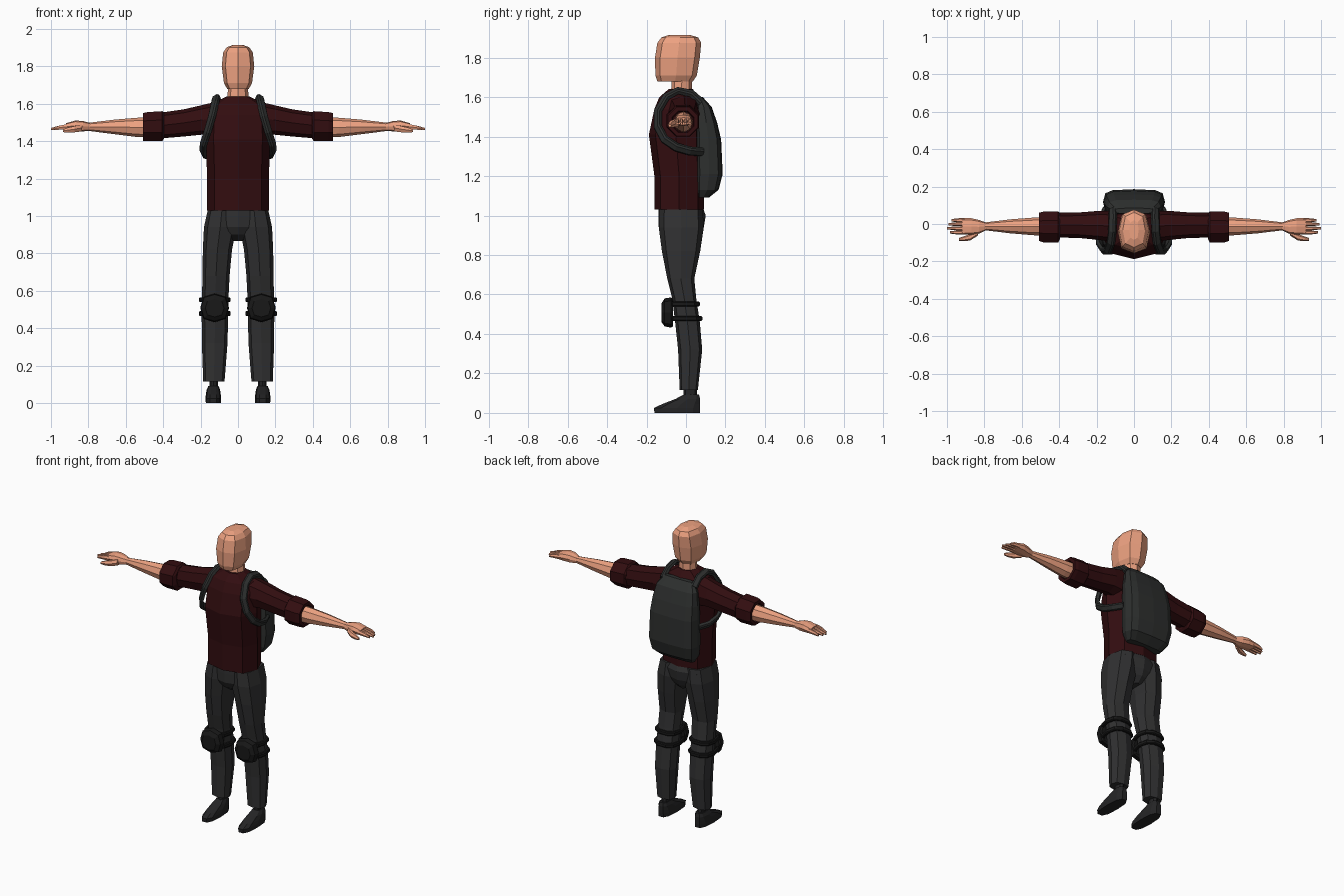
import bpy, bmesh
from math import sin, cos, pi, copysign
from mathutils import Vector


def material(name, rgb):
    m = bpy.data.materials.new(name)
    m.diffuse_color = (*rgb, 1)
    return m


SKIN = material("skin", (0.85, 0.36, 0.22))
SHIRT = material("shirt", (0.032, 0.004, 0.005))
PANTS = material("pants", (0.030, 0.030, 0.031))
PACK = material("pack", (0.026, 0.028, 0.027))
PAD = material("pad", (0.009, 0.009, 0.009))
SHOE = material("shoe", (0.018, 0.018, 0.019))


def unit_ring(n=8, p=1.0, rot=0.0):
    """Closed outline in the -1..1 square; a lower p is boxier."""
    f = lambda v: copysign(abs(v) ** p, v) if abs(v) > 1e-6 else 0.0
    pts = [(f(cos(2 * pi * i / n + rot)), f(sin(2 * pi * i / n + rot))) for i in range(n)]
    a, b = max(q[0] for q in pts), max(q[1] for q in pts)
    return [(x / a, y / b) for x, y in pts]


def skin_rings(name, rings, mat, mirror=False, closed=False):
    bm = bmesh.new()
    loops = [[bm.verts.new(v) for v in r] for r in rings]
    n = len(loops[0])
    pairs = list(zip(loops, loops[1:])) + ([(loops[-1], loops[0])] if closed else [])
    for a, b in pairs:
        for i in range(n):
            bm.faces.new((a[i], a[(i + 1) % n], b[(i + 1) % n], b[i]))
    if not closed:
        bm.faces.new(loops[0])
        bm.faces.new(loops[-1])
    bmesh.ops.recalc_face_normals(bm, faces=bm.faces)
    me = bpy.data.meshes.new(name)
    bm.to_mesh(me)
    bm.free()
    ob = bpy.data.objects.new(name, me)
    bpy.context.collection.objects.link(ob)
    me.materials.append(mat)
    if mirror:
        m = ob.modifiers.new("mirror", 'MIRROR')
        m.use_mirror_merge = False
    return ob


def loft(name, axis, sections, mat, n=8, p=1.0, rot=0.0, mirror=False):
    """sections: (position on axis, low1, high1, low2, high2) over the two other axes."""
    rings = []
    for t, a0, a1, b0, b1 in sections:
        ring = []
        for u, v in unit_ring(n, p, rot):
            co = [(a0 + a1) / 2 + u * (a1 - a0) / 2, (b0 + b1) / 2 + v * (b1 - b0) / 2]
            co.insert(axis, t)
            ring.append(co)
        rings.append(ring)
    return skin_rings(name, rings, mat, mirror)


def strap(name, path, centre, width, thick, mat, closed=False):
    """Flat band swept along a path, its face turned away from the centre."""
    pts, c, rings = [Vector(q) for q in path], Vector(centre), []
    k = len(pts)
    for i, q in enumerate(pts):
        a = pts[(i - 1) % k] if closed else pts[max(i - 1, 0)]
        b = pts[(i + 1) % k] if closed else pts[min(i + 1, k - 1)]
        t = (b - a).normalized()
        s = t.cross(q - c).normalized()
        o = s.cross(t)
        rings.append([q + s * (u * width / 2) + o * (v * thick / 2)
                      for u, v in ((-1, -1), (1, -1), (1, 0.4), (0.6, 1), (-0.6, 1), (-1, 0.4))])
    return skin_rings(name, rings, mat, True, closed)


X, Y, Z = 0, 1, 2
sym = lambda rows: [(z, -w, w, a, b) for z, w, a, b in rows]

# Head and neck
loft("head", Z, sym([(1.68, .058, -.145, .035), (1.71, .075, -.155, .055), (1.80, .087, -.157, .070),
                     (1.875, .079, -.145, .077), (1.902, .06, -.125, .062), (1.915, .025, -.085, .02)]),
     SKIN, p=.75)
loft("neck", Z, sym([(1.58, .06, -.09, .035), (1.64, .056, -.075, .03), (1.72, .052, -.07, .03)]), SKIN)

# Shirt body, sleeves and rolled cuffs
loft("shirt_body", Z, sym([(1.03, .165, -.16, .09), (1.20, .165, -.16, .09), (1.41, .172, -.188, .085),
                           (1.54, .168, -.160, .085), (1.60, .135, -.135, .065), (1.64, .06, -.088, .035)]),
     SHIRT, p=.8)
loft("sleeve", X, [(.08, -.10, .07, 1.42, 1.62), (.19, -.085, .07, 1.435, 1.593),
                   (.29, -.075, .062, 1.425, 1.57), (.41, -.072, .06, 1.415, 1.553)],
     SHIRT, p=.85, mirror=True)
loft("sleeve_cuff", X, [(.395, -.08, .055, 1.415, 1.55), (.405, -.098, .066, 1.40, 1.56),
                        (.485, -.098, .066, 1.40, 1.555), (.508, -.09, .06, 1.402, 1.55),
                        (.508, -.07, .04, 1.42, 1.53), (.49, -.065, .035, 1.425, 1.525)],
     SHIRT, rot=pi / 8, mirror=True)

# Forearm and hand
loft("forearm", X, [(.46, -.062, .036, 1.42, 1.528), (.54, -.06, .034, 1.422, 1.525),
                    (.66, -.05, .025, 1.437, 1.515), (.80, -.033, .008, 1.455, 1.498)], SKIN, mirror=True)
loft("palm", X, [(.79, -.033, .008, 1.456, 1.497), (.83, -.052, .022, 1.452, 1.508),
                 (.87, -.058, .031, 1.455, 1.51), (.92, -.056, .031, 1.458, 1.496)], SKIN, p=.7, mirror=True)
for i, (y, tip) in enumerate([(.020, .975), (-.001, .992), (-.023, 1.0), (-.045, .985)]):
    loft(f"finger_{i + 1}", X, [(.905, y - .0115, y + .0115, 1.464, 1.492),
                                (.95, y - .0105, y + .0105, 1.462, 1.484),
                                (tip, y - .006, y + .006, 1.459, 1.471)], SKIN, n=6, mirror=True)
loft("thumb", X, [(.835, -.062, -.03, 1.452, 1.49), (.875, -.088, -.052, 1.447, 1.48),
                  (.91, -.092, -.066, 1.446, 1.472), (.935, -.09, -.074, 1.448, 1.462)],
     SKIN, n=6, mirror=True)

# Trousers
loft("trouser_hips", Z, sym([(1.04, .155, -.14, .085), (1.00, .168, -.14, .10), (.94, .155, -.138, .09),
                             (.90, .09, -.12, .075), (.865, .02, -.07, .04)]), PANTS, p=.8)
loft("trouser_leg", Z, [(1.03, .01, .162, -.135, .085), (.94, .008, .182, -.138, .09),
                        (.82, .032, .188, -.122, .072), (.68, .045, .19, -.095, .042),
                        (.58, .05, .192, -.07, .052), (.46, .053, .194, -.055, .07),
                        (.32, .056, .193, -.04, .082), (.115, .072, .186, -.032, .06)],
     PANTS, p=.75, mirror=True)

# Ankles and shoes
loft("ankle", Z, [(.07, .108, .152, -.012, .055), (.14, .108, .152, -.012, .055)], SHOE, mirror=True)
loft("shoe", Z, [(0, .092, .172, -.16, .07), (.025, .09, .174, -.162, .072), (.045, .092, .172, -.12, .072),
                 (.07, .096, .168, -.055, .072), (.092, .104, .158, -.012, .066)],
     SHOE, n=10, p=.75, mirror=True)

# Knee pads with two straps each
loft("knee_pad", Y, [(-.065, .055, .195, .44, .575), (-.075, .048, .202, .432, .585),
                     (-.108, .052, .198, .438, .58), (-.124, .075, .175, .46, .555)],
     PAD, p=.75, mirror=True)
for label, z, back in (("upper", .552, .062), ("lower", .478, .075)):
    path = [(.124 + .077 * u, (back - .088) / 2 + v * (back + .088) / 2, z)
            for u, v in unit_ring(10, .8)]
    strap(f"knee_strap_{label}", path, (.124, -.01, z), .026, .016, PAD, closed=True)

# Backpack and shoulder straps
loft("backpack", Z, sym([(1.60, .105, .055, .085), (1.55, .142, .05, .13), (1.47, .155, .048, .158),
                         (1.385, .162, .048, .178), (1.21, .166, .048, .186), (1.13, .155, .05, .165),
                         (1.09, .125, .06, .115)]), PACK, n=12, p=.55)
strap("shoulder_strap", [(.115, .08, 1.575), (.115, .03, 1.62), (.118, -.04, 1.635), (.125, -.10, 1.605),
                         (.142, -.145, 1.53), (.165, -.145, 1.45), (.187, -.11, 1.385),
                         (.19, -.05, 1.345), (.18, .02, 1.325), (.15, .085, 1.32)],
      (0, 0, 1.43), .042, .024, PACK)
